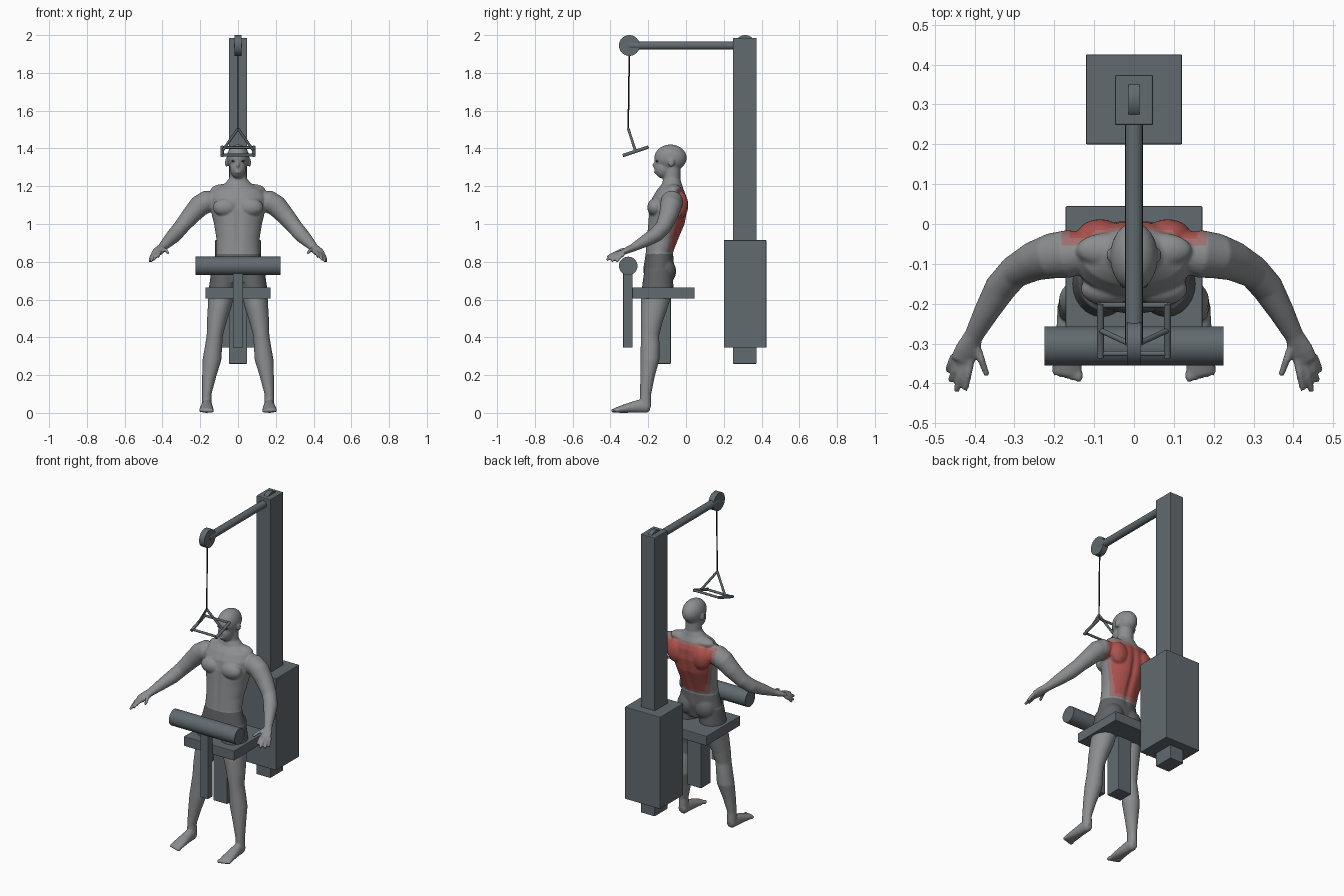
import bpy
import bmesh
import math
from mathutils import Matrix, Vector

cube = bpy.data.objects.get("Cube")
if cube:
    bpy.data.objects.remove(cube, do_unlink=True)


def material(name, colour):
    mat = bpy.data.materials.new(name)
    mat.use_nodes = True
    rgba = (*colour, 1.0)
    mat.diffuse_color = rgba
    mat.node_tree.nodes["Principled BSDF"].inputs["Base Color"].default_value = rgba
    return mat


steel = material("slate grey steel", (0.12, 0.145, 0.16))
cable_black = material("cable black", (0.02, 0.02, 0.022))
skin = material("grey skin", (0.26, 0.27, 0.275))
shorts = material("dark grey shorts", (0.115, 0.12, 0.125))
muscle = material("muscle red", (0.42, 0.085, 0.075))
muscle_edge = material("muscle edge pink", (0.33, 0.16, 0.155))
eye_grey = material("eye dark grey", (0.06, 0.06, 0.065))


def finish(bm, name, mat):
    """Turn a bmesh into a linked object with one material."""
    bmesh.ops.recalc_face_normals(bm, faces=bm.faces)
    mesh = bpy.data.meshes.new(name)
    bm.to_mesh(mesh)
    bm.free()
    mesh.materials.append(mat)
    obj = bpy.data.objects.new(name, mesh)
    bpy.context.collection.objects.link(obj)
    return obj


def box(name, low, high, mat=steel, bevel=0.004):
    low, high = Vector(low), Vector(high)
    bm = bmesh.new()
    bmesh.ops.create_cube(bm, size=1, matrix=Matrix.Translation((low + high) / 2)
                          @ Matrix.Diagonal((*(high - low), 1)))
    bmesh.ops.bevel(bm, geom=bm.edges[:], offset=bevel, segments=2,
                    profile=0.5, affect='EDGES')
    return finish(bm, name, mat)


def add_rod(bm, start, end, radius, segments):
    start, end = Vector(start), Vector(end)
    axis = end - start
    turn = axis.to_track_quat('Z', 'Y').to_matrix().to_4x4()
    bmesh.ops.create_cone(bm, cap_ends=True, segments=segments, radius1=radius,
                          radius2=radius, depth=axis.length,
                          matrix=Matrix.Translation((start + end) / 2) @ turn)


def rod(name, start, end, radius, mat=steel, segments=40):
    bm = bmesh.new()
    add_rod(bm, start, end, radius, segments)
    obj = finish(bm, name, mat)
    rounded.append(obj)
    return obj


def ellipsoid(bm, centre, radii):
    bmesh.ops.create_uvsphere(bm, u_segments=24, v_segments=14, radius=1,
                              matrix=Matrix.Translation(centre)
                              @ Matrix.Diagonal((*radii, 1)))


def loft(bm, stations, level=False, side=1, count=24):
    """Skin elliptical rings (x, y, z, half width, half depth) along a path."""
    points = [Vector((s[0] * side, s[1], s[2])) for s in stations]
    rings = []
    for i, (p, s) in enumerate(zip(points, stations)):
        t = points[min(i + 1, len(points) - 1)] - points[max(i - 1, 0)]
        t = Vector((0, 0, 1)) if level else t.normalized()
        v = t.cross(Vector((1, 0, 0))).normalized()
        u = v.cross(t)
        angles = [math.tau * k / count for k in range(count)]
        rings.append([bm.verts.new(p + u * s[3] * math.cos(a) + v * s[4] * math.sin(a))
                      for a in angles])
    for a, b in zip(rings, rings[1:]):
        for k in range(count):
            n = (k + 1) % count
            bm.faces.new((a[k], a[n], b[n], b[k]))
    bm.faces.new(rings[0][::-1])
    bm.faces.new(rings[-1])


rounded = []

# Machine frame
box("upright_column", (-0.048, 0.248, 0.26), (0.048, 0.374, 1.985))
box("weight_stack_housing", (-0.121, 0.2, 0.345), (0.121, 0.426, 0.915))
rod("top_arm", (0, -0.3, 1.945), (0, 0.26, 1.945), 0.022)
rod("front_pulley", (-0.018, -0.3, 1.945), (0.018, -0.3, 1.945), 0.055)
rod("rear_pulley", (-0.014, 0.313, 1.945), (0.014, 0.313, 1.945), 0.055)
rod("cable", (0, -0.3, 1.9), (0, -0.306, 1.5), 0.004, cable_black, 10)

# Seat and thigh roller
box("seat", (-0.172, -0.285, 0.605), (0.172, 0.045, 0.665))
box("seat_post", (-0.048, -0.175, 0.26), (0.048, -0.08, 0.61))
box("roller_post", (-0.027, -0.333, 0.345), (0.027, -0.283, 0.745))
rod("thigh_roller", (-0.225, -0.306, 0.778), (0.225, -0.306, 0.778), 0.049)

# Pull handle: tilted rectangle hung from two sloping bars
bm = bmesh.new()
apex = (0, -0.306, 1.505)
for s in (1, -1):
    add_rod(bm, (s * 0.084, -0.335, 1.362), (s * 0.084, -0.2, 1.407), 0.009, 14)
    add_rod(bm, apex, (s * 0.084, -0.267, 1.385), 0.007, 14)
for y, z in ((-0.325, 1.365), (-0.204, 1.405)):
    add_rod(bm, (-0.084, y, z), (0.084, y, z), 0.007, 14)
rounded.append(finish(bm, "pull_handle", steel))

# Figure: overlapping lofts and ellipsoids fused into one skin
bm = bmesh.new()
torso = [  # height, half width, front, back
    (0.69, 0.13, -0.222, -0.075), (0.77, 0.134, -0.225, -0.062),
    (0.85, 0.113, -0.215, -0.066), (0.92, 0.114, -0.21, -0.038),
    (1.0, 0.127, -0.203, -0.004), (1.08, 0.146, -0.196, 0.01),
    (1.14, 0.152, -0.18, 0.006), (1.18, 0.13, -0.155, -0.01),
    (1.21, 0.075, -0.128, -0.022), (1.24, 0.047, -0.12, -0.03),
    (1.31, 0.044, -0.115, -0.03)]
loft(bm, [(0, (f + b) / 2, z, w, (b - f) / 2) for z, w, f, b in torso], level=True, count=40)

# Head
ellipsoid(bm, (0, -0.082, 1.35), (0.06, 0.086, 0.071))
ellipsoid(bm, (0, -0.118, 1.295), (0.043, 0.05, 0.055))
ellipsoid(bm, (0, -0.165, 1.313), (0.009, 0.014, 0.014))
ellipsoid(bm, (0, -0.16, 1.275), (0.018, 0.01, 0.008))

leg = [
    (0.07, -0.145, 0.76, 0.07, 0.075), (0.082, -0.15, 0.66, 0.073, 0.084),
    (0.098, -0.168, 0.56, 0.062, 0.072), (0.113, -0.182, 0.48, 0.052, 0.058),
    (0.123, -0.191, 0.41, 0.043, 0.049), (0.13, -0.19, 0.35, 0.046, 0.05),
    (0.138, -0.191, 0.28, 0.05, 0.05), (0.153, -0.204, 0.19, 0.037, 0.038),
    (0.165, -0.214, 0.1, 0.025, 0.03), (0.166, -0.214, 0.04, 0.027, 0.03)]
foot = [
    (0.165, -0.188, 0.03, 0.018, 0.02), (0.165, -0.205, 0.034, 0.027, 0.034),
    (0.165, -0.25, 0.035, 0.029, 0.035), (0.166, -0.3, 0.027, 0.034, 0.027),
    (0.167, -0.35, 0.018, 0.038, 0.018), (0.167, -0.378, 0.013, 0.035, 0.012)]
arm = [
    (0.11, -0.07, 1.125, 0.05, 0.05), (0.165, -0.075, 1.118, 0.06, 0.06),
    (0.205, -0.08, 1.095, 0.057, 0.057), (0.25, -0.093, 1.045, 0.049, 0.05),
    (0.3, -0.12, 0.985, 0.041, 0.042), (0.335, -0.16, 0.943, 0.04, 0.04),
    (0.37, -0.22, 0.908, 0.032, 0.032), (0.402, -0.28, 0.875, 0.024, 0.021),
    (0.42, -0.318, 0.858, 0.031, 0.017), (0.432, -0.345, 0.845, 0.03, 0.013)]
fingers = [  # knuckle, tip
    ((0.41, -0.34, 0.852), (0.424, -0.417, 0.825)),
    ((0.426, -0.343, 0.846), (0.446, -0.42, 0.81)),
    ((0.44, -0.338, 0.842), (0.46, -0.395, 0.802)),
    ((0.45, -0.33, 0.84), (0.468, -0.368, 0.8)),
    ((0.398, -0.3, 0.868), (0.369, -0.38, 0.845))]

for s in (1, -1):
    loft(bm, leg, level=True, side=s)
    loft(bm, foot, side=s)
    loft(bm, arm, side=s)
    for k in range(5):
        ellipsoid(bm, (s * (0.139 + 0.015 * k), -0.38 + 0.004 * k, 0.012),
                  (0.011 - 0.001 * k, 0.018, 0.012 - 0.001 * k))
    for knuckle, tip in fingers:
        mid = (Vector(knuckle) + Vector(tip)) / 2 + Vector((0, 0, 0.006))
        loft(bm, [(*knuckle, 0.011, 0.011), (*mid, 0.01, 0.01), (*tip, 0.008, 0.008)],
             side=s, count=12)
    # Ears, chest, shoulder blades, neck slope and buttocks
    ellipsoid(bm, (s * 0.061, -0.078, 1.325), (0.008, 0.016, 0.023))
    ellipsoid(bm, (s * 0.066, -0.163, 1.088), (0.068, 0.042, 0.048))
    ellipsoid(bm, (s * 0.085, -0.028, 1.1), (0.058, 0.04, 0.07))
    ellipsoid(bm, (s * 0.07, -0.065, 1.18), (0.075, 0.042, 0.032))
    ellipsoid(bm, (s * 0.06, -0.11, 0.75), (0.066, 0.058, 0.066))
rough = finish(bm, "rough_figure", skin)

remesh = rough.modifiers.new("fuse", 'REMESH')
remesh.mode = 'VOXEL'
remesh.voxel_size = 0.005
smooth = rough.modifiers.new("relax", 'SMOOTH')
smooth.factor = 0.5
smooth.iterations = 5
graph = bpy.context.evaluated_depsgraph_get()
mesh = bpy.data.meshes.new_from_object(rough.evaluated_get(graph))
bpy.data.objects.remove(rough, do_unlink=True)
mesh.name = "figure"
figure = bpy.data.objects.new("figure", mesh)
bpy.context.collection.objects.link(figure)
mesh.materials.clear()
for mat in (skin, shorts, muscle, muscle_edge):
    mesh.materials.append(mat)

# Spine groove and breastbone line
for v in mesh.vertices:
    x, y, z = v.co
    if 0.78 < z < 1.2:
        fade = math.sin(math.pi * (z - 0.78) / 0.42)
        groove = 0.012 * fade * math.exp(-(x / 0.018) ** 2)
        v.co.y += groove * (-1 if y > -0.1 else 0.6)

# Shorts by height, back muscles by distance inside the back region
for p in mesh.polygons:
    x, y, z = p.center
    depth = min(1.185 - z, z - 0.85, 0.18 - abs(x), y + 0.055 + (1.17 - z) * 0.14)
    if 0.64 < z < 0.842 and abs(x) < 0.2 and y > -0.26:
        p.material_index = 1
    elif depth > 0 and p.normal.y > -0.1:
        p.material_index = 2 if depth > 0.02 else 3
    p.use_smooth = True

# Eyes
for s, label in ((1, "left"), (-1, "right")):
    bm = bmesh.new()
    ellipsoid(bm, (s * 0.024, -0.151, 1.333), (0.011, 0.009, 0.006))
    rounded.append(finish(bm, label + "_eye", eye_grey))

# Smooth round parts while keeping their rims sharp
bpy.ops.object.select_all(action='DESELECT')
for obj in rounded:
    obj.select_set(True)
bpy.context.view_layer.objects.active = rounded[0]
bpy.ops.object.shade_smooth_by_angle(angle=math.radians(35))
